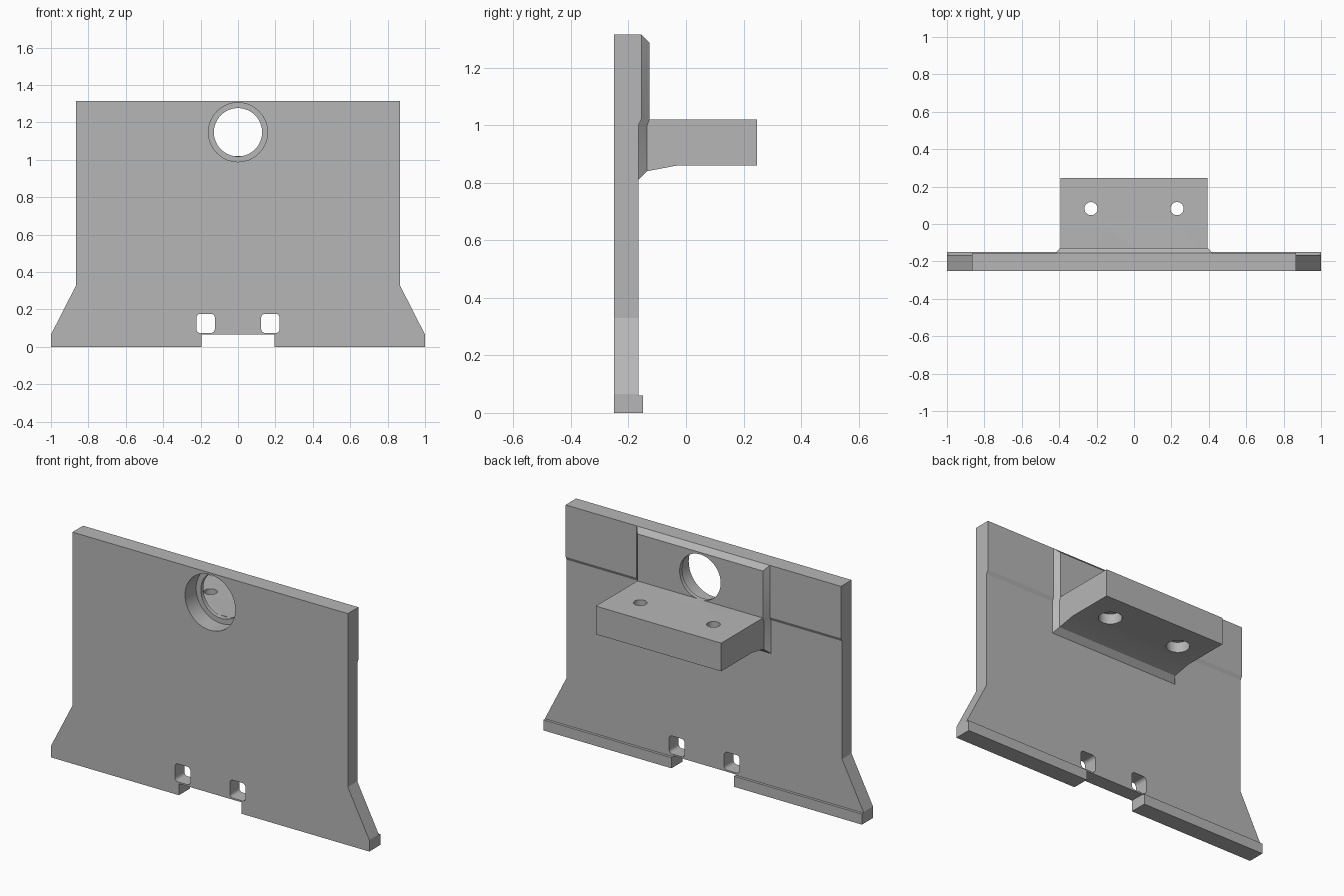
import bpy, bmesh, math
from mathutils import Vector, Matrix

if "Cube" in bpy.data.objects:
    bpy.data.objects.remove(bpy.data.objects["Cube"], do_unlink=True)

grey = bpy.data.materials.new("plain grey")
grey.use_nodes = True
grey.diffuse_color = (0.47, 0.47, 0.47, 1)
grey.node_tree.nodes["Principled BSDF"].inputs["Base Color"].default_value = grey.diffuse_color


def finish(name, bm):
    bmesh.ops.remove_doubles(bm, verts=bm.verts, dist=1e-5)
    bmesh.ops.recalc_face_normals(bm, faces=bm.faces)
    mesh = bpy.data.meshes.new(name)
    bm.to_mesh(mesh)
    bm.free()
    mesh.materials.append(grey)
    obj = bpy.data.objects.new(name, mesh)
    bpy.context.collection.objects.link(obj)
    return obj


def loft(name, rings):
    bm = bmesh.new()
    loops = [[bm.verts.new(p) for p in ring] for ring in rings]
    n = len(loops[0])
    for a, b in zip(loops, loops[1:]):
        for i in range(n):
            j = (i + 1) % n
            bm.faces.new((a[i], a[j], b[j], b[i]))
    bm.faces.new(loops[0])
    bm.faces.new(loops[-1])
    return finish(name, bm)


def along_x(name, profile, half):
    return loft(name, [[(x, y, z) for y, z in profile] for x in (-half, half)])


def along_y(name, profile, y0, y1):
    return loft(name, [[(x, y, z) for x, z in profile] for y in (y0, y1)])


def cylinder(name, start, end, radius):
    start, end = Vector(start), Vector(end)
    axis = end - start
    bm = bmesh.new()
    place = Matrix.Translation((start + end) / 2) @ axis.to_track_quat("Z", "Y").to_matrix().to_4x4()
    bmesh.ops.create_cone(bm, cap_ends=True, segments=64, radius1=radius,
                          radius2=radius, depth=axis.length, matrix=place)
    return finish(name, bm)


def combine(target, tool, operation):
    tool.hide_render = True
    mod = target.modifiers.new(operation.lower(), "BOOLEAN")
    mod.operation, mod.object, mod.solver = operation, tool, "EXACT"
    bpy.ops.object.select_all(action="DESELECT")
    bpy.context.view_layer.objects.active = target
    target.select_set(True)
    bpy.ops.object.modifier_apply(modifier=mod.name)
    bpy.data.objects.remove(tool, do_unlink=True)


# Plate with bottom lip and thicker upper part
TOP = 1.315
plate = along_x("mounting_plate", [
    (-0.25, 0), (-0.15, 0), (-0.15, 0.06), (-0.165, 0.06),
    (-0.165, 1.0), (-0.155, 1.02), (-0.155, TOP), (-0.25, TOP)], 1.1)

# Front outline with flared feet and bottom notch
half = [(0.196, -0.1), (0.196, 0.065)]
right = [(0.196, 0.065), (0.196, -0.1), (1, -0.1), (1, 0.065), (0.865, 0.33), (0.865, TOP + 0.1)]
outline = right + [(-x, z) for x, z in reversed(right)]
combine(plate, along_y("outline", outline, -0.4, 0), "INTERSECT")

# Raised pad with chamfered border: height, base depth, face depth, face half width
sections = [(0.81, -0.165, -0.165, 0.418), (0.84, -0.165, -0.135, 0.394),
            (1.0, -0.165, -0.135, 0.394), (1.02, -0.155, -0.127, 0.394),
            (1.287, -0.155, -0.127, 0.394), (TOP, -0.155, -0.155, 0.418)]
rings = []
for z, base, face, w in sections:
    side = [(0.418, -0.2), (0.418, base), (w, face)]
    ring = side + [(-x, y) for x, y in reversed(side)]
    rings.append([(x, y, z) for x, y in ring])
combine(plate, loft("raised_pad", rings), "UNION")

# Shelf bracket with sloped underside
combine(plate, along_x("shelf", [
    (-0.2, 0.84), (-0.135, 0.84), (-0.03, 0.86),
    (0.247, 0.86), (0.247, 1.02), (-0.2, 1.02)], 0.394), "UNION")

# Large stepped bore through the plate
for radius, depth in ((0.158, -0.15), (0.129, -0.12)):
    combine(plate, cylinder("bore", (0, -0.4, 1.147), (0, depth, 1.147), radius), "DIFFERENCE")

for s in (-1, 1):
    # Counterbored screw holes in the shelf
    x = s * 0.23
    for radius, height in ((0.062, 0.92), (0.035, 1.2)):
        combine(plate, cylinder("screw_hole", (x, 0.082, 0.7), (x, 0.082, height), radius), "DIFFERENCE")
    # Rounded square slots near the notch
    slot, r = [], 0.02
    for k, (sx, sz) in enumerate(((1, 1), (-1, 1), (-1, -1), (1, -1))):
        for i in range(7):
            a = math.pi / 2 * (k + i / 6)
            slot.append((s * 0.173 + sx * (0.049 - r) + r * math.cos(a),
                         0.125 + sz * (0.051 - r) + r * math.sin(a)))
    combine(plate, along_y("slot", slot, -0.4, 0), "DIFFERENCE")

bpy.ops.object.select_all(action="DESELECT")
plate.select_set(True)
bpy.context.view_layer.objects.active = plate
bpy.ops.object.shade_smooth_by_angle(angle=math.radians(20))
